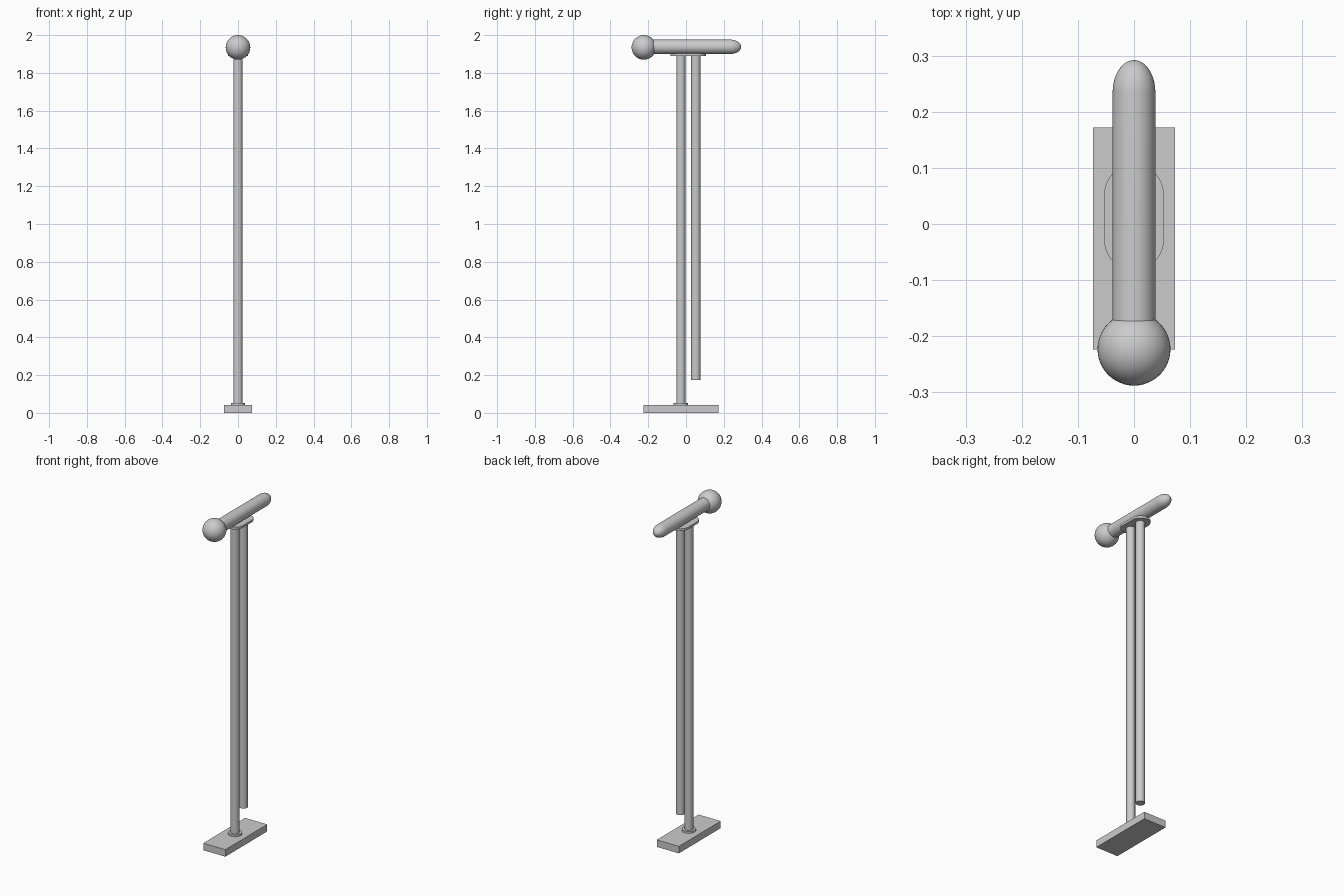
import bpy
import math
from mathutils import Vector

cube = bpy.data.objects.get("Cube")
if cube:
    bpy.data.objects.remove(cube, do_unlink=True)

grey = bpy.data.materials.new("plain_grey")
grey.use_nodes = True
COLOUR = (0.6, 0.6, 0.6, 1)
grey.diffuse_color = COLOUR
grey.node_tree.nodes["Principled BSDF"].inputs["Base Color"].default_value = COLOUR


def make(name, verts, faces, smooth=True):
    mesh = bpy.data.meshes.new(name)
    mesh.from_pydata(verts, [], faces)
    mesh.materials.append(grey)
    obj = bpy.data.objects.new(name, mesh)
    bpy.context.collection.objects.link(obj)
    if smooth:
        bpy.ops.object.select_all(action='DESELECT')
        obj.select_set(True)
        bpy.context.view_layer.objects.active = obj
        bpy.ops.object.shade_smooth_by_angle(angle=math.radians(35))
    return obj


def extrude(name, outline, z0, z1, smooth=True):
    """Closed prism from a counter-clockwise xy outline."""
    n = len(outline)
    verts = [(x, y, z) for z in (z0, z1) for x, y in outline]
    faces = [(i, (i + 1) % n, n + (i + 1) % n, n + i) for i in range(n)]
    faces += [tuple(reversed(range(n))), tuple(range(n, 2 * n))]
    return make(name, verts, faces, smooth)


def arc(cy, r, start, end, steps):
    angles = [math.radians(start + (end - start) * i / steps) for i in range(steps + 1)]
    return [(r * math.cos(a), cy + r * math.sin(a)) for a in angles]


def cylinder(name, cy, r, z0, z1):
    return extrude(name, arc(cy, r, 0, 360, 48)[:-1], z0, z1)


def lathe_along_y(name, profile, z, segs=48):
    """Turn (radius, y) points about a line along y; the end points are capped."""
    verts = [(r * math.cos(2 * math.pi * k / segs), y, z + r * math.sin(2 * math.pi * k / segs))
             for r, y in profile for k in range(segs)]
    faces = []
    for j in range(len(profile) - 1):
        for k in range(segs):
            a, b = j * segs + k, j * segs + (k + 1) % segs
            faces.append((a, a + segs, b + segs, b))
    last = (len(profile) - 1) * segs
    faces += [tuple(range(segs)), tuple(reversed(range(last, last + segs)))]
    return make(name, verts, faces)


# Foot slab and the collar round the main pole
extrude("base_slab", [(-0.073, -0.224), (0.073, -0.224), (0.073, 0.172), (-0.073, 0.172)],
        0, 0.042, smooth=False)
cylinder("base_collar", -0.027, 0.038, 0.042, 0.053)

# Standing pole and the shorter hanging pole behind it
cylinder("main_pole", -0.027, 0.024, 0.042, 1.895)
cylinder("hanging_pole", 0.052, 0.025, 0.175, 1.895)

# Stadium-shaped plate joining the poles to the arm
extrude("top_plate", arc(0.053, 0.053, 0, 180, 24) + arc(-0.029, 0.053, 180, 360, 24),
        1.889, 1.902)

# Horizontal arm with a domed tip
tip = [(0.038 * math.cos(t), 0.235 + 0.057 * math.sin(t))
       for t in (math.radians(88 * i / 14) for i in range(15))]
lathe_along_y("arm", [(0.038, -0.2)] + tip, 1.938)

# Ball at the front end of the arm
bpy.ops.mesh.primitive_uv_sphere_add(segments=48, ring_count=24, radius=0.065,
                                     location=(0, -0.223, 1.935))
ball = bpy.context.object
ball.name = "ball"
ball.data.materials.append(grey)
bpy.ops.object.shade_smooth_by_angle(angle=math.radians(35))
